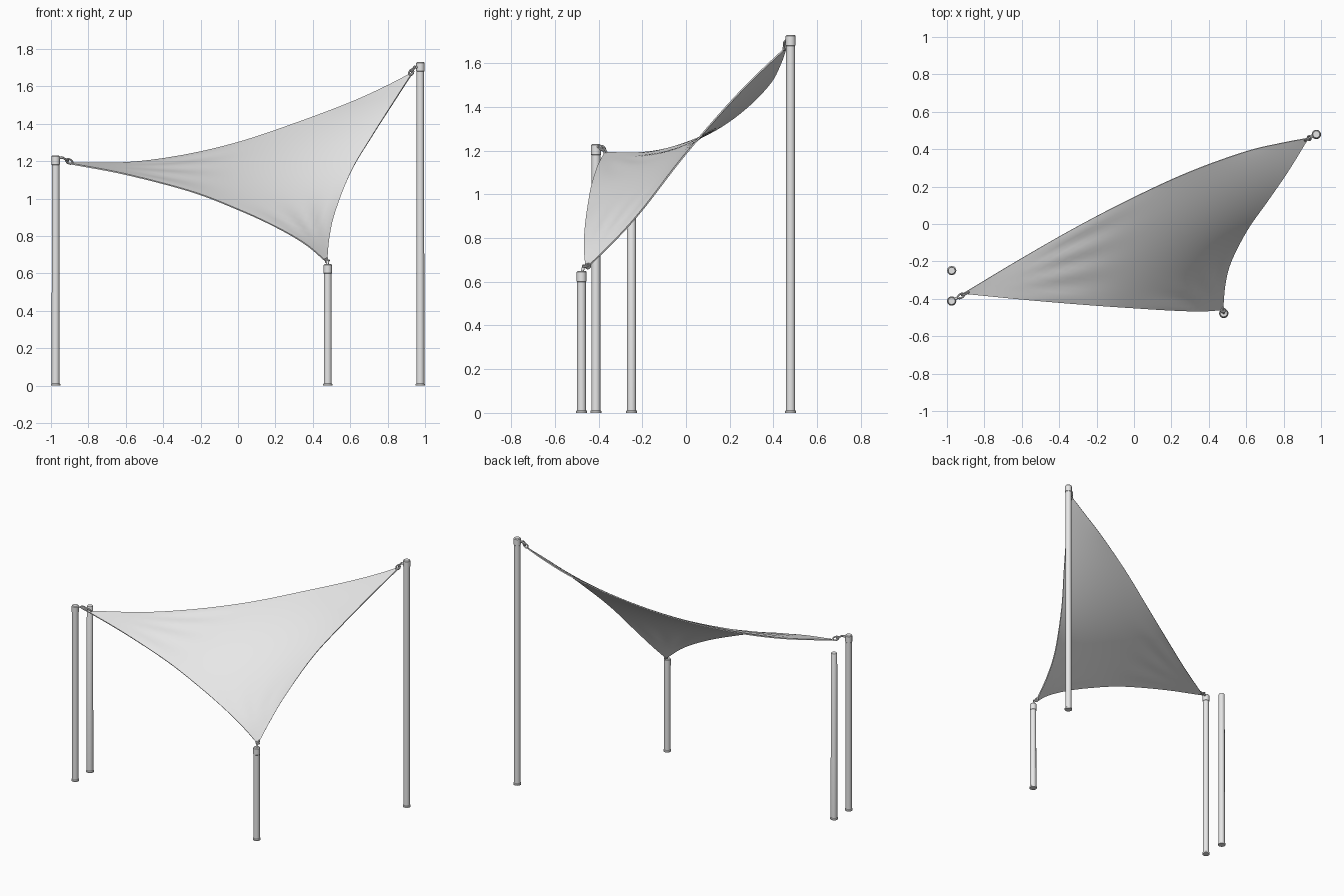
import bpy, bmesh, math
from mathutils import Vector, Matrix

if "Cube" in bpy.data.objects:
    bpy.data.objects.remove(bpy.data.objects["Cube"])

grey = bpy.data.materials.new("light_grey")
grey.diffuse_color = (0.8, 0.8, 0.8, 1)
grey.use_nodes = True
grey.node_tree.nodes["Principled BSDF"].inputs["Base Color"].default_value = grey.diffuse_color


def finish(name, bm, angle=40, thickness=0):
    bmesh.ops.recalc_face_normals(bm, faces=bm.faces)
    me = bpy.data.meshes.new(name)
    bm.to_mesh(me)
    bm.free()
    ob = bpy.data.objects.new(name, me)
    bpy.context.collection.objects.link(ob)
    me.materials.append(grey)
    bpy.ops.object.select_all(action='DESELECT')
    bpy.context.view_layer.objects.active = ob
    ob.select_set(True)
    if thickness:
        mod = ob.modifiers.new("thickness", 'SOLIDIFY')
        mod.thickness = thickness
        mod.offset = 0
        bpy.ops.object.modifier_apply(modifier=mod.name)
    bpy.ops.object.shade_smooth_by_angle(angle=math.radians(angle))
    return ob


def post(name, x, y, h, cap):
    # lathe profile: base flange, shaft, optional cap collar
    prof = [(0, 0), (0.025, 0), (0.025, 0.009), (0.021, 0.012)]
    if cap:
        prof += [(0.0205, h - 0.05), (0.0225, h - 0.048), (0.0225, h - 0.005)]
    else:
        prof += [(0.0205, h - 0.005)]
    prof += [(0.018, h), (0, h)]
    bm = bmesh.new()
    vs = [bm.verts.new((r, 0, z)) for r, z in prof]
    es = [bm.edges.new(p) for p in zip(vs, vs[1:])]
    bmesh.ops.spin(bm, geom=vs + es, axis=(0, 0, 1), cent=(0, 0, 0),
                   angle=math.tau, steps=20, use_merge=True)
    bmesh.ops.remove_doubles(bm, verts=bm.verts, dist=1e-5)
    bmesh.ops.translate(bm, verts=bm.verts, vec=(x, y, 0))
    finish(name, bm)


def rod(bm, a, b, r):
    d = b - a
    m = Matrix.Translation((a + b) / 2) @ d.to_track_quat('Z', 'Y').to_matrix().to_4x4()
    bmesh.ops.create_cone(bm, cap_ends=True, segments=12, radius1=r, radius2=r,
                          depth=d.length, matrix=m)


def link(bm, a, b, r, roll):
    # elongated ring spanning a to b
    d = b - a
    m = (Matrix.Translation((a + b) / 2) @ d.to_track_quat('X', 'Z').to_matrix().to_4x4()
         @ Matrix.Rotation(roll, 4, 'X'))
    L, W, n, k = d.length / 2, 0.011, 20, 8
    rings = []
    for i in range(n):
        u = math.tau * i / n
        ring = []
        for j in range(k):
            v = math.tau * j / k
            q = r * math.cos(v)
            ring.append(bm.verts.new(m @ Vector(((L + q) * math.cos(u),
                                                 (W + q) * math.sin(u), r * math.sin(v)))))
        rings.append(ring)
    for i in range(n):
        p, q = rings[i], rings[(i + 1) % n]
        for j in range(k):
            bm.faces.new((p[j], p[(j + 1) % k], q[(j + 1) % k], q[j]))


def fitting(name, start, end, corner):
    s, e, c = Vector(start), Vector(end), Vector(corner)
    bm = bmesh.new()
    rod(bm, s, e, 0.007)
    d = c - e
    link(bm, e - d * 0.15, e + d * 0.6, 0.005, 0.3)
    link(bm, e + d * 0.35, e + d * 1.1, 0.005, 0.3 + math.pi / 2)
    finish(name, bm)


# posts
post("left_post", -0.975, -0.412, 1.23, True)
post("left_spare_post", -0.975, -0.249, 1.165, False)
post("right_post", 0.975, 0.479, 1.73, True)
post("front_post", 0.48, -0.478, 0.65, True)

# eye bolts and shackles
fitting("left_fitting", (-0.975, -0.41, 1.218), (-0.935, -0.39, 1.218), (-0.89, -0.366, 1.192))
fitting("right_fitting", (0.975, 0.479, 1.705), (0.942, 0.463, 1.702), (0.92, 0.448, 1.665))
fitting("front_fitting", (0.48, -0.477, 0.64), (0.477, -0.468, 0.672), (0.473, -0.442, 0.672))

# sail edges
P1, P2, P3 = (-0.915, -0.372, 1.19), (0.935, 0.46, 1.675), (0.475, -0.458, 0.66)
edge_lf = [P1, (-0.6, -0.403, 1.13), (-0.25, -0.432, 1.038), (0, -0.449, 0.942),
           (0.2, -0.461, 0.85), (0.36, -0.466, 0.757), P3]
edge_lr = [P1, (-0.6, -0.183, 1.192), (-0.3, -0.012, 1.23), (0, 0.143, 1.30),
           (0.3, 0.28, 1.40), (0.6, 0.388, 1.513), (0.8, 0.435, 1.604), P2]
edge_fr = [P3, (0.487, -0.325, 0.79), (0.519, -0.2, 0.93), (0.607, -0.03, 1.15),
           (0.72, 0.13, 1.34), (0.827, 0.285, 1.508), P2]


def sample(pts, n):
    # Catmull-Rom curve resampled evenly by length
    p = [Vector(q) for q in pts]
    p = [2 * p[0] - p[1]] + p + [2 * p[-1] - p[-2]]
    fine = []
    for i in range(1, len(p) - 2):
        a, b, c, d = p[i - 1:i + 3]
        for s in range(20):
            t = s / 20
            fine.append(0.5 * (2 * b + (c - a) * t + (2 * a - 5 * b + 4 * c - d) * t * t
                               + (3 * b - a - 3 * c + d) * t ** 3))
    fine.append(p[-2])
    acc = [0]
    for a, b in zip(fine, fine[1:]):
        acc.append(acc[-1] + (b - a).length)
    out, k = [], 0
    for i in range(n + 1):
        s = acc[-1] * i / n
        while k < len(fine) - 2 and acc[k + 1] < s:
            k += 1
        out.append(fine[k].lerp(fine[k + 1], (s - acc[k]) / (acc[k + 1] - acc[k])))
    return out


# sail: triangular grid with fixed edges, relaxed into a taut membrane
N = 44
lf, lr, fr = sample(edge_lf, N), sample(edge_lr, N), sample(edge_fr, N)
g = {}
for i in range(N + 1):
    for j in range(i + 1):
        if i == N:
            g[i, j] = fr[j]
        elif j == 0:
            g[i, j] = lf[i]
        elif j == i:
            g[i, j] = lr[i]
        else:
            g[i, j] = lf[i].lerp(lr[i], j / i)
inner = [k for k in g if 0 < k[1] < k[0] < N]
for _ in range(500):
    for i, j in inner:
        avg = (g[i, j - 1] + g[i, j + 1] + g[i - 1, j] + g[i + 1, j]
               + g[i - 1, j - 1] + g[i + 1, j + 1]) / 6
        g[i, j] = g[i, j] + (avg - g[i, j]) * 1.6

# slight sag, plus tension creases running out of the front and left corners
for i, j in inner:
    a, b = (N - i) / N, j / N
    c = 1 - a - b
    w = (math.exp(-((c - 0.78) / 0.12) ** 2) * math.sin(22 * b / (a + b))
         + math.exp(-((a - 0.65) / 0.12) ** 2) * math.sin(22 * b / (b + c)))
    g[i, j] = g[i, j] + Vector((-0.3, -0.5, 0.8)) * (0.003 * w - 0.018 * 27 * a * b * c)

bm = bmesh.new()
v = {k: bm.verts.new(p) for k, p in g.items()}
for i in range(N):
    for j in range(i + 1):
        bm.faces.new((v[i, j], v[i + 1, j], v[i + 1, j + 1]))
        if j < i:
            bm.faces.new((v[i, j], v[i + 1, j + 1], v[i, j + 1]))
finish("shade_sail", bm, 50, 0.007)
